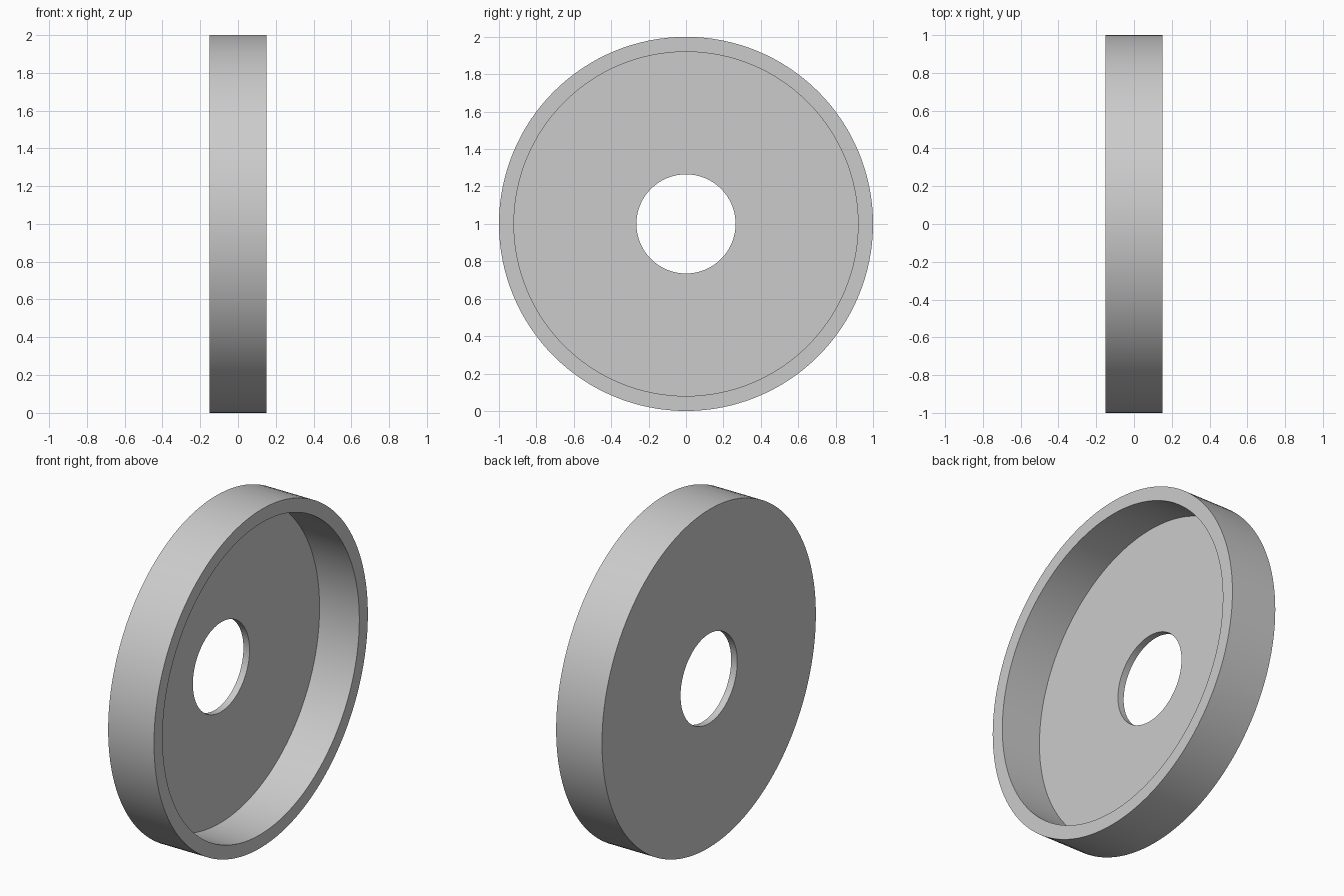
import bpy
import bmesh
from math import radians
from mathutils import Matrix, Vector

if "Cube" in bpy.data.objects:
    bpy.data.objects.remove(bpy.data.objects["Cube"], do_unlink=True)

SEGMENTS = 128
HALF_WIDTH = 0.15
FLOOR_X = -0.11
OUTER_R, INNER_R, HOLE_R = 1.0, 0.92, 0.265

# Plain grey material
grey = bpy.data.materials.new("light_grey")
grey.use_nodes = True
colour = (0.6, 0.6, 0.6, 1.0)
grey.diffuse_color = colour
grey.node_tree.nodes["Principled BSDF"].inputs["Base Color"].default_value = colour

# Closed cross-section (x, radius): back plate, rim and recessed floor
profile = [
    (-HALF_WIDTH, HOLE_R), (-HALF_WIDTH, OUTER_R),
    (HALF_WIDTH, OUTER_R), (HALF_WIDTH, INNER_R),
    (FLOOR_X, INNER_R), (FLOOR_X, HOLE_R),
]

# Revolve the section around the x axis
bm = bmesh.new()
rings = []
for i in range(SEGMENTS):
    turn = Matrix.Rotation(radians(360 * i / SEGMENTS), 3, "X")
    rings.append([bm.verts.new(turn @ Vector((x, 0, r))) for x, r in profile])
for i, ring in enumerate(rings):
    following = rings[(i + 1) % SEGMENTS]
    for j in range(len(profile)):
        k = (j + 1) % len(profile)
        bm.faces.new((ring[j], ring[k], following[k], following[j]))
bmesh.ops.recalc_face_normals(bm, faces=bm.faces)

mesh = bpy.data.meshes.new("flanged_disc")
bm.to_mesh(mesh)
bm.free()
mesh.materials.append(grey)

# Stand the disc on the ground with crisp rim edges
disc = bpy.data.objects.new("flanged_disc", mesh)
disc.location.z = OUTER_R
bpy.context.collection.objects.link(disc)
bpy.ops.object.select_all(action="DESELECT")
disc.select_set(True)
bpy.context.view_layer.objects.active = disc
bpy.ops.object.shade_smooth_by_angle(angle=radians(30))
